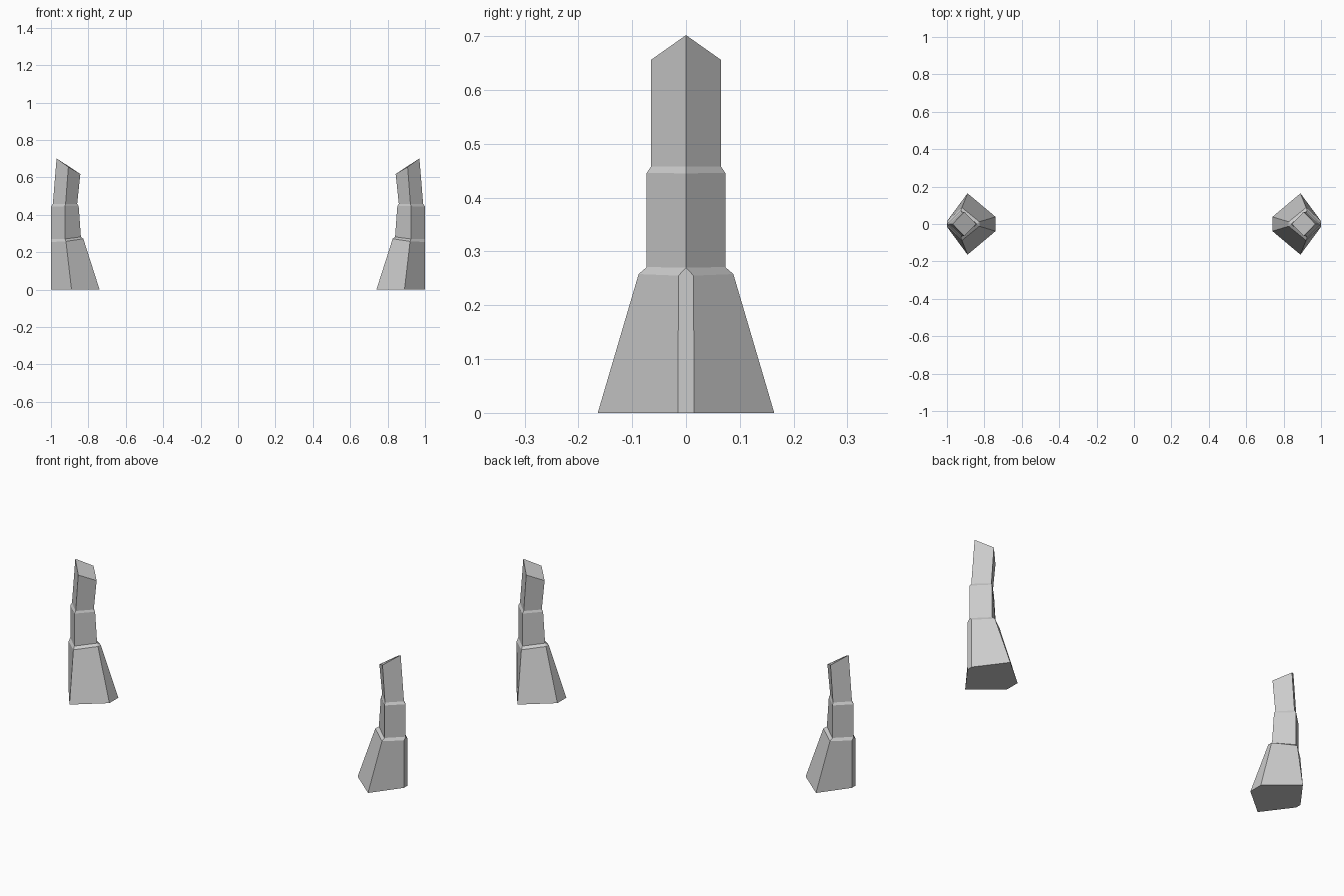
import bpy, bmesh

if "Cube" in bpy.data.objects:
    bpy.data.objects.remove(bpy.data.objects["Cube"])

# Rings from the ground up: outer corner, side corner, inner corner,
# each (x, half width in y, z); a zero half width is a sharp corner
RINGS = [
    ((1.0, .015, 0), (.89, .164, 0), (.74, .038, 0)),               # flared foot
    ((1.0, .014, .255), (.92, .088, .258), (.827, .012, .272)),
    ((1.0, 0, .27), (.925, .073, .271), (.84, 0, .282)),            # middle block
    ((1.0, 0, .445), (.925, .073, .446), (.852, 0, .448)),
    ((.99, 0, .458), (.922, .065, .458), (.86, 0, .458)),           # upper block
    ((.97, 0, .702), (.907, .065, .656), (.843, 0, .618)),          # slanted top
]


def loft(name, rings):
    bm = bmesh.new()
    loops = []
    for o, s, i in rings:
        pts = [(x, -y, z) for x, y, z in (o, s, i)]
        pts += [(x, y, z) for x, y, z in (i, s, o)]
        loops.append([bm.verts.new(p) for p in pts])
    for a, b in zip(loops, loops[1:]):
        for k in range(6):
            n = (k + 1) % 6
            bm.faces.new((a[k], a[n], b[n], b[k]))
    bm.faces.new(loops[0])
    bm.faces.new(loops[-1])
    bmesh.ops.remove_doubles(bm, verts=bm.verts, dist=.0005)
    bmesh.ops.recalc_face_normals(bm, faces=bm.faces)
    mesh = bpy.data.meshes.new(name)
    bm.to_mesh(mesh)
    bm.free()
    ob = bpy.data.objects.new(name, mesh)
    bpy.context.collection.objects.link(ob)
    return ob


# Pair of stepped posts, mirrored across x = 0
posts = loft("stepped_posts", RINGS)
mirror = posts.modifiers.new("mirror", 'MIRROR')
mirror.use_mirror_merge = False
